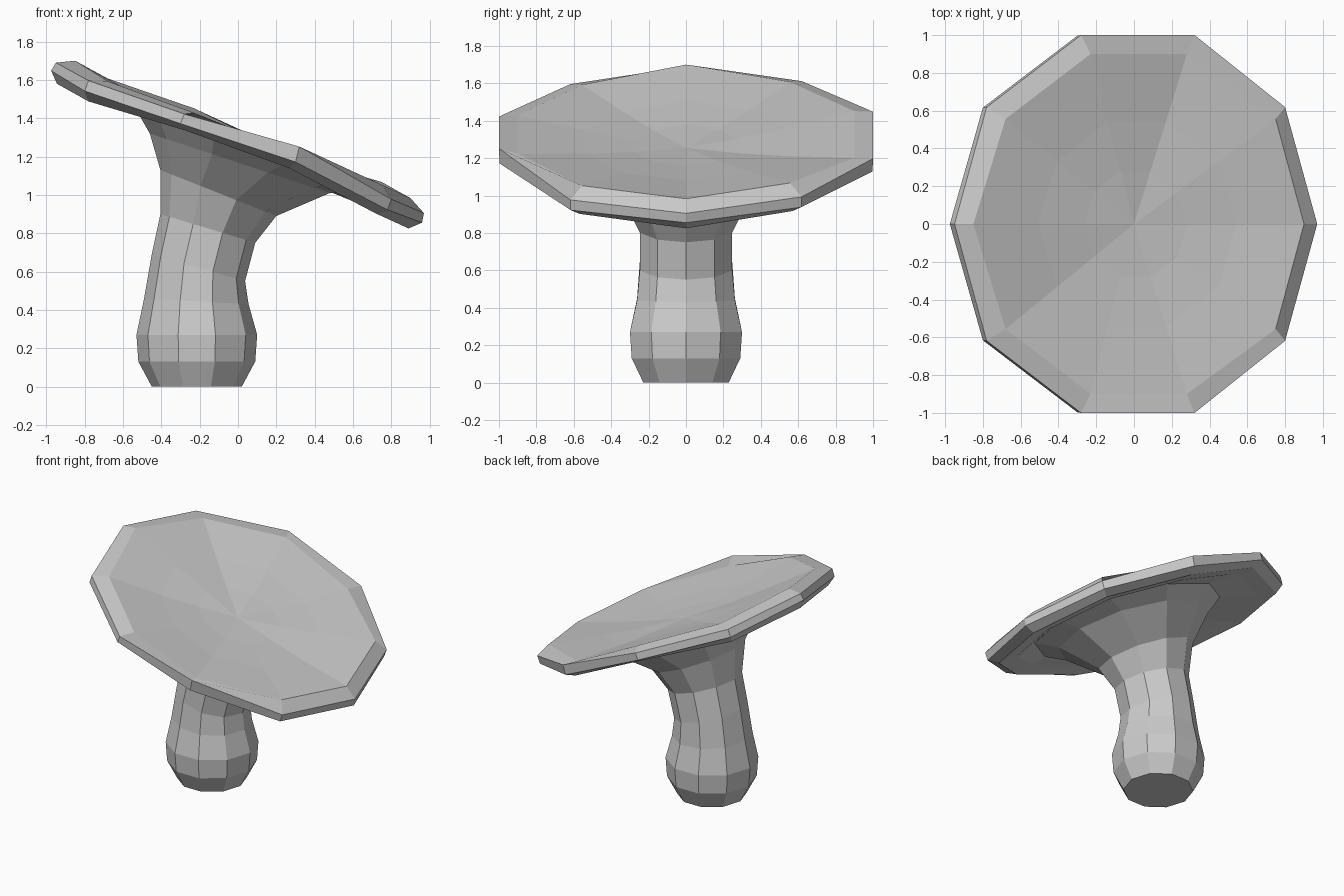
import bpy, bmesh
from math import sin, cos, pi

if "Cube" in bpy.data.objects:
    bpy.data.objects.remove(bpy.data.objects["Cube"])

N = 10


def tilted_ring(left, right, ry):
    """Ten-sided ring spanning a left and right (x, z) point."""
    pts = []
    for i in range(N):
        t = (1 + cos(2 * pi * i / N)) / 2
        pts.append((left[0] + (right[0] - left[0]) * t,
                    ry * sin(2 * pi * i / N),
                    left[1] + (right[1] - left[1]) * t))
    return pts


def cap_ring(half, ry, sag):
    """Ring from six (x, z) points running right to left, mirrored in y.
    One back corner of the cap sags a little."""
    pts = []
    for i in range(N):
        x, z = half[i if i <= N // 2 else N - i]
        y = ry * sin(2 * pi * i / N)
        pts.append((x, y, z + 0.013 * y - (sag if i == 2 else 0)))
    return pts


def scaled(ring, centre_z, f, dz):
    """Copy of a ring shrunk towards a point on the axis."""
    return [(x * f, y * f, centre_z + (z - centre_z) * f + dz)
            for x, y, z in ring]


rings = []

# Stem, flaring into the underside of the cap
for left, right, ry in [
    ((-.45, 0), (.02, 0), .24),
    ((-.52, .13), (.09, .13), .305),
    ((-.53, .27), (.10, .27), .315),
    ((-.49, .46), (.055, .43), .275),
    ((-.45, .69), (.037, .55), .26),
    ((-.405, .90), (.09, .75), .26),
    ((-.405, 1.13), (.20, .89), .35),
    ((-.46, 1.32), (.48, 1.01), .56),
    ((-.54, 1.46), (.66, 1.005), .68),
]:
    rings.append(tilted_ring(left, right, ry))

# Cap rim: underside lip, bottom edge, lower side, upper side, inner top edge
bottom = cap_ring([(.89, .825), (.72, .91), (.27, 1.15),
                   (-.28, 1.35), (-.78, 1.495), (-.945, 1.58)], .97, .06)
rings.append(scaled(bottom, 1.22, .86, .015))
rings.append(bottom)
rings.append(cap_ring([(.96, .855), (.78, .93), (.30, 1.185),
                       (-.30, 1.385), (-.80, 1.55), (-.975, 1.648)], 1.048, .07))
rings.append(cap_ring([(.97, .905), (.80, .985), (.32, 1.265),
                       (-.28, 1.435), (-.78, 1.604), (-.95, 1.69)], 1.052, .08))
inner = cap_ring([(.90, .983), (.75, 1.06), (.28, 1.235),
                  (-.23, 1.44), (-.68, 1.60), (-.85, 1.70)], .946, .045)
rings.append(inner)

# Shallow dish on top
CENTRE = (0, 0, 1.255)
for f in (.60, .31):
    rings.append(scaled(inner, CENTRE[2], f, -.012))

# Loft all rings into one closed body
bm = bmesh.new()
loops = [[bm.verts.new(p) for p in r] for r in rings]
for a, b in zip(loops, loops[1:]):
    for i in range(N):
        j = (i + 1) % N
        bm.faces.new((a[i], a[j], b[j], b[i]))
bm.faces.new(loops[0][::-1])
tip = bm.verts.new(CENTRE)
for i in range(N):
    bm.faces.new((loops[-1][i], loops[-1][(i + 1) % N], tip))
bmesh.ops.recalc_face_normals(bm, faces=bm.faces)

mesh = bpy.data.meshes.new("mushroom")
bm.to_mesh(mesh)
bm.free()
obj = bpy.data.objects.new("mushroom", mesh)
bpy.context.collection.objects.link(obj)
